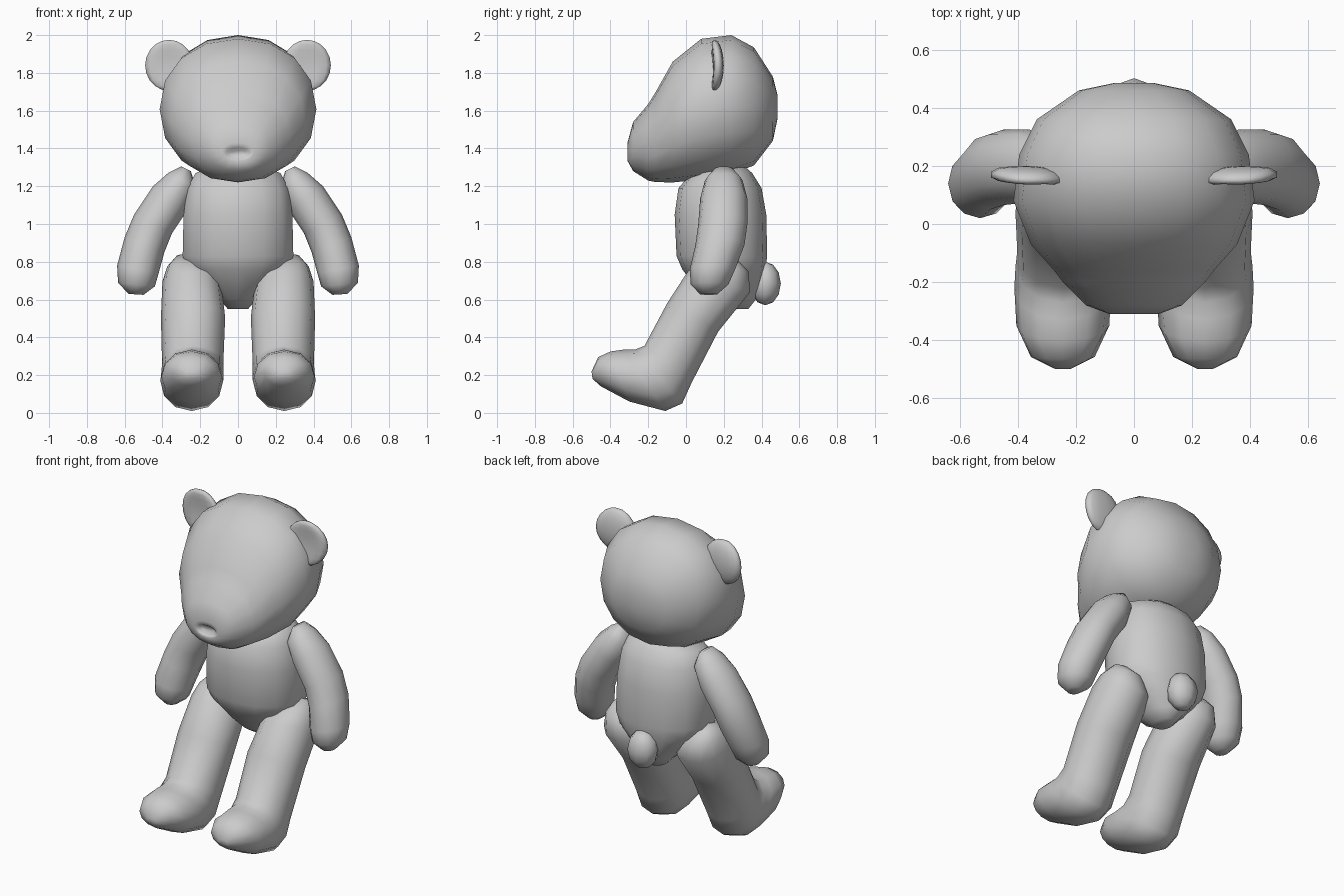
import bpy, bmesh, math
from mathutils import Vector

fur = bpy.data.materials.new("grey_plush")
fur.diffuse_color = (0.6, 0.6, 0.6, 1)


def finish(name, bm):
    bmesh.ops.recalc_face_normals(bm, faces=bm.faces)
    me = bpy.data.meshes.new(name)
    bm.to_mesh(me)
    bm.free()
    me.materials.append(fur)
    for p in me.polygons:
        p.use_smooth = True
    ob = bpy.data.objects.new(name, me)
    bpy.context.collection.objects.link(ob)
    return ob


def loft(name, rings, sides=12, power=1.0, mirror=False):
    """Rings are (edge point, opposite edge point, sideways half vector)."""
    bm = bmesh.new()
    loops = []
    for a, b, w in rings:
        a, b, w = Vector(a), Vector(b), Vector(w)
        loop = []
        for i in range(sides):
            t = 2 * math.pi * i / sides
            c, s = math.cos(t), math.sin(t)
            c = math.copysign(abs(c) ** power, c)
            s = math.copysign(abs(s) ** power, s)
            loop.append(bm.verts.new((a + b) / 2 + (a - b) / 2 * c + w * s))
        loops.append(loop)
    for p, q in zip(loops, loops[1:]):
        for i in range(sides):
            j = (i + 1) % sides
            bm.faces.new((p[i], p[j], q[j], q[i]))
    for loop in (loops[0], loops[-1]):
        bm.faces.new(loop)
    if mirror:
        mirror_x(bm)
    return finish(name, bm)


def mirror_x(bm):
    dup = bmesh.ops.duplicate(bm, geom=bm.verts[:] + bm.edges[:] + bm.faces[:])
    for v in dup["geom"]:
        if isinstance(v, bmesh.types.BMVert):
            v.co.x = -v.co.x


# Head with muzzle: y, top z, bottom z, half width; the last rings dent the nose
head = [(0.485, 1.68, 1.56, 0.07), (0.46, 1.78, 1.44, 0.19), (0.36, 1.935, 1.31, 0.335),
        (0.24, 2.0, 1.265, 0.395), (0.08, 1.98, 1.235, 0.415), (-0.07, 1.86, 1.22, 0.355),
        (-0.16, 1.70, 1.222, 0.275), (-0.20, 1.635, 1.23, 0.245), (-0.28, 1.54, 1.28, 0.165),
        (-0.31, 1.43, 1.335, 0.085), (-0.305, 1.405, 1.34, 0.065), (-0.285, 1.39, 1.36, 0.04)]
loft("head", [((0, y, t), (0, y, b), (w, 0, 0)) for y, t, b, w in head], 16, 0.93)

# Torso: z, front y, back y, half width
torso = [(1.305, 0.13, 0.31, 0.13), (1.27, 0.03, 0.35, 0.23), (1.19, -0.04, 0.40, 0.275),
         (1.05, -0.06, 0.425, 0.295), (0.83, -0.05, 0.43, 0.30), (0.76, -0.02, 0.42, 0.27),
         (0.68, 0.04, 0.40, 0.19), (0.60, 0.11, 0.37, 0.10), (0.55, 0.19, 0.33, 0.055)]
loft("torso", [((0, f, z), (0, b, z), (w, 0, 0)) for z, f, b, w in torso], 14, 0.93)

# Arms: outer x z, inner x z, centre y, half depth
arm = [(0.30, 1.305, 0.25, 1.28, 0.20, 0.05), (0.37, 1.27, 0.22, 1.19, 0.20, 0.10),
       (0.45, 1.20, 0.27, 1.07, 0.20, 0.125), (0.55, 1.05, 0.35, 0.95, 0.195, 0.13),
       (0.60, 0.93, 0.39, 0.85, 0.18, 0.13), (0.64, 0.78, 0.42, 0.74, 0.14, 0.12),
       (0.635, 0.69, 0.44, 0.67, 0.125, 0.10), (0.58, 0.63, 0.50, 0.625, 0.12, 0.045)]
loft("arms", [((ox, y, oz), (ix, y, iz), (0, d, 0)) for ox, oz, ix, iz, y, d in arm],
     12, mirror=True)

# Legs and feet: front y z, back y z, centre x, half width
leg = [(0.20, 0.84, 0.27, 0.81, 0.28, 0.05), (0.08, 0.80, 0.33, 0.75, 0.265, 0.11),
       (0.01, 0.75, 0.34, 0.64, 0.245, 0.155), (-0.10, 0.58, 0.17, 0.43, 0.238, 0.17),
       (-0.22, 0.355, 0.03, 0.16, 0.24, 0.162), (-0.27, 0.335, -0.02, 0.05, 0.243, 0.165),
       (-0.33, 0.335, -0.11, 0.01, 0.245, 0.167), (-0.40, 0.325, -0.30, 0.06, 0.245, 0.16),
       (-0.465, 0.295, -0.45, 0.14, 0.245, 0.11), (-0.50, 0.22, -0.495, 0.18, 0.245, 0.03)]
loft("legs", [((x, fy, fz), (x, by, bz), (w, 0, 0)) for fy, fz, by, bz, x, w in leg],
     12, 0.95, mirror=True)

# Ears: flattened balls, cupped in front and swept back at the outer edge
bm = bmesh.new()
bmesh.ops.create_uvsphere(bm, u_segments=14, v_segments=10, radius=1)
for v in bm.verts:
    x, y, z = v.co
    r2 = x * x + z * z
    depth = 0.05 * y + (0.045 * (1 - r2) if y < 0 else 0) + 0.02 * max(x, 0) ** 2
    v.co = (0.365 + 0.13 * x, 0.15 + depth, 1.84 + 0.135 * z)
mirror_x(bm)
finish("ears", bm)

# Tail
bm = bmesh.new()
bmesh.ops.create_uvsphere(bm, u_segments=8, v_segments=6, radius=1)
for v in bm.verts:
    v.co = (0.095 * v.co.x, 0.42 + 0.082 * v.co.y, 0.685 + 0.115 * v.co.z)
finish("tail", bm)
